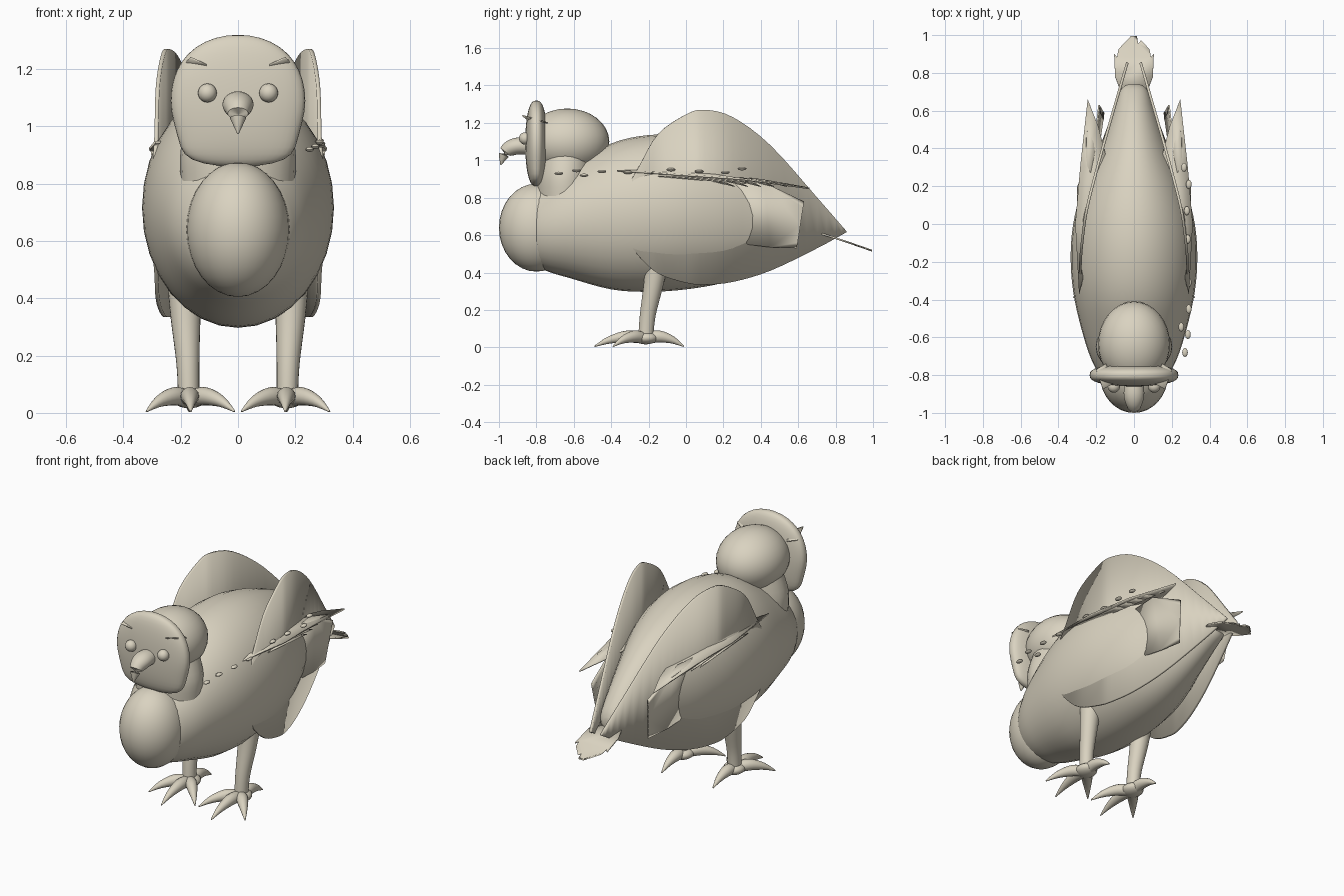
import bpy, bmesh, math
from mathutils import Vector

if "Cube" in bpy.data.objects:
    bpy.data.objects.remove(bpy.data.objects["Cube"])

clay = bpy.data.materials.new("warm_beige")
clay.use_nodes = True
clay.diffuse_color = (0.70, 0.65, 0.53, 1)
bsdf = clay.node_tree.nodes["Principled BSDF"]
bsdf.inputs["Base Color"].default_value = clay.diffuse_color
bsdf.inputs["Roughness"].default_value = 0.8


def finish(name, bm, mirror=False, thick=0, angle=40):
    bmesh.ops.recalc_face_normals(bm, faces=bm.faces)
    mesh = bpy.data.meshes.new(name)
    bm.to_mesh(mesh)
    bm.free()
    mesh.materials.append(clay)
    ob = bpy.data.objects.new(name, mesh)
    bpy.context.collection.objects.link(ob)
    if thick:
        mod = ob.modifiers.new("thickness", "SOLIDIFY")
        mod.thickness, mod.offset = thick, 0
    if mirror:
        ob.modifiers.new("mirror", "MIRROR")
    bpy.ops.object.select_all(action="DESELECT")
    bpy.context.view_layer.objects.active = ob
    ob.select_set(True)
    bpy.ops.object.shade_smooth_by_angle(angle=math.radians(angle))
    return ob


def spline(rows, steps=4):
    """Catmull-Rom interpolation of tuples."""
    out = []
    for i in range(len(rows) - 1):
        a, b, c = rows[max(i - 1, 0)], rows[i], rows[i + 1]
        d = rows[min(i + 2, len(rows) - 1)]
        for s in range(steps):
            t = s / steps
            out.append(tuple(
                0.5 * (2 * q + (r - p) * t + (2 * p - 5 * q + 4 * r - u) * t * t
                       + (3 * q - p - 3 * r + u) * t ** 3)
                for p, q, r, u in zip(a, b, c, d)))
    return out + [rows[-1]]


def tube(name, rows, seg=24, mirror=False, axis=None):
    """Loft of elliptical rings: x, y, z, side radius, up radius."""
    rows = spline(rows)
    bm = bmesh.new()
    rings = []
    for i, row in enumerate(rows):
        nxt, prv = rows[min(i + 1, len(rows) - 1)], rows[max(i - 1, 0)]
        t = axis or (Vector(nxt[:3]) - Vector(prv[:3])).normalized()
        side = Vector((1, 0, 0)) if abs(t.z) > 0.9 else t.cross(Vector((0, 0, 1))).normalized()
        up = side.cross(t).normalized()
        rings.append([bm.verts.new(Vector(row[:3])
                      + side * row[3] * math.cos(2 * math.pi * k / seg)
                      + up * row[4] * math.sin(2 * math.pi * k / seg)) for k in range(seg)])
    for a, b in zip(rings, rings[1:]):
        for k in range(seg):
            j = (k + 1) % seg
            bm.faces.new((a[k], a[j], b[j], b[k]))
    bm.faces.new(rings[0])
    bm.faces.new(rings[-1])
    return finish(name, bm, mirror)


def ball(name, centre, radii, mirror=False, shape=None, seg=32):
    bm = bmesh.new()
    bmesh.ops.create_uvsphere(bm, u_segments=seg, v_segments=seg // 2, radius=1)
    for v in bm.verts:
        p = shape(v.co) if shape else v.co
        v.co = Vector(centre) + Vector([a * b for a, b in zip(p, radii)])
    return finish(name, bm, mirror)


def plate(name, points, thick=0.006, mirror=True):
    bm = bmesh.new()
    face = bm.faces.new([bm.verts.new(p) for p in points])
    bmesh.ops.triangulate(bm, faces=[face])
    return finish(name, bm, mirror, thick)


def saw(a, b, teeth, depth):
    """Zigzag edge from a to b, notched by the depth vector."""
    a, b, depth = Vector(a), Vector(b), Vector(depth)
    return [a.lerp(b, i / (2 * teeth)) + (depth if i % 2 else Vector())
            for i in range(2 * teeth + 1)]


# Body: y, top, bottom, half width
profile = [(-0.87, 0.68, 0.58, 0.04), (-0.83, 0.81, 0.46, 0.15), (-0.75, 0.88, 0.41, 0.21),
           (-0.62, 0.97, 0.37, 0.26), (-0.4, 1.09, 0.31, 0.315), (-0.2, 1.135, 0.297, 0.335),
           (0, 1.13, 0.31, 0.322), (0.2, 1.08, 0.345, 0.27), (0.4, 0.99, 0.41, 0.185),
           (0.6, 0.84, 0.5, 0.11), (0.71, 0.72, 0.56, 0.07), (0.74, 0.66, 0.6, 0.03)]
tube("body", [(0, y, (t + b) / 2, w, (t - b) / 2) for y, t, b, w in profile],
     seg=32, axis=Vector((0, 1, 0)))
ball("breast", (0, -0.8, 0.64), (0.18, 0.2, 0.235))

# Neck and head
tube("neck", [(0, -0.65, 0.81, 0.2, 0.15), (0, -0.65, 0.92, 0.2, 0.15),
              (0, -0.64, 1.05, 0.16, 0.14)], axis=Vector((0, 0, 1)))
ball("head", (0, -0.635, 1.1), (0.19, 0.225, 0.177))


def face_shape(p):
    wide = 1 + 0.8 * p.z ** 4 if p.z < 0 else 1 + 0.1 * p.z ** 2
    return Vector((p.x * wide, math.copysign(abs(p.y) ** 0.75, p.y), p.z))


ball("facial_disk", (0, -0.8, 1.09), (0.235, 0.06, 0.23), shape=face_shape, seg=40)
ball("eye", (0.107, -0.86, 1.117), (0.033, 0.033, 0.033), mirror=True, seg=20)
tube("beak", [(0, -0.84, 1.075, 0.05, 0.045), (0, -0.91, 1.075, 0.054, 0.045),
              (0, -0.965, 1.045, 0.036, 0.035), (0, -0.99, 0.975, 0.003, 0.003)])
plate("eyebrow", [(0.2, -0.77, 1.21), (0.165, -0.875, 1.24),
                  (0.1, -0.84, 1.21), (0.15, -0.74, 1.2)])

# Large leaf-shaped wing: x, y, top, bottom
leaf = [(0.29, -0.29, 0.9, 0.54), (0.285, -0.25, 0.97, 0.485), (0.28, -0.15, 1.14, 0.395),
        (0.263, 0, 1.245, 0.345), (0.245, 0.1, 1.27, 0.335), (0.207, 0.25, 1.23, 0.35),
        (0.152, 0.45, 1.08, 0.41), (0.08, 0.7, 0.8, 0.53), (0.035, 0.855, 0.622, 0.615)]
bm = bmesh.new()
pairs = [(bm.verts.new((x, y, t)), bm.verts.new((x, y, b))) for x, y, t, b in spline(leaf)]
for p, q in zip(pairs, pairs[1:]):
    bm.faces.new((p[0], p[1], q[1], q[0]))
finish("leaf_wing", bm, mirror=True, thick=0.014)

# Folded side wing: flat covert, long quills and a serrated feather fan
plate("wing_covert", [(0.29, -0.37, 0.945), (0.31, 0, 0.92), (0.285, 0.3, 0.9),
                      (0.245, 0.66, 0.85), (0.19, 0.52, 0.875), (0.14, 0.33, 0.895),
                      (0.2, 0, 0.945)], 0.009)
for i in range(5):
    y = 0.2 + 0.07 * i
    x = 0.285 - 0.012 * i
    plate(f"wing_quill_{i + 1}", [(x + 0.02, y - 0.35, 0.915), (x + 0.015, y, 0.885),
                                  (x - 0.01, y + 0.06, 0.86), (x - 0.03, y - 0.1, 0.9)], 0.005)
plate("feather_fan", [(0.2, 0.2, 0.7), (0.21, 0.2, 0.87), (0.21, 0.42, 0.88)]
      + saw((0.185, 0.63, 0.78), (0.16, 0.59, 0.53), 8, (0, -0.04, 0.01))
      + [(0.18, 0.45, 0.535), (0.19, 0.33, 0.55)], 0.008)

# Tail fan
half = saw((0.105, 0.9, 0.55), (0.015, 0.995, 0.517), 4, (-0.004, -0.03, 0.01))
plate("tail_fan", [(0.07, 0.7, 0.615), (0.1, 0.78, 0.59)] + half
      + [(0, 0.965, 0.527)] + [(-p.x, p.y, p.z) for p in reversed(half)]
      + [(-0.1, 0.78, 0.59), (-0.07, 0.7, 0.615)], 0.009, mirror=False)

# Row of small spots on one flank
spots = [(0.27, -0.68, 0.93), (0.285, -0.585, 0.945), (0.25, -0.545, 0.92),
         (0.29, -0.45, 0.94), (0.29, -0.31, 0.935), (0.285, -0.08, 0.95),
         (0.28, 0.07, 0.94), (0.29, 0.21, 0.935), (0.265, 0.3, 0.955)]
for i, p in enumerate(spots):
    ball(f"flank_spot_{i + 1}", p, (0.015, 0.024, 0.009), seg=12)

# Legs and feet
tube("leg", [(0.185, -0.155, 0.46, 0.062, 0.062), (0.183, -0.175, 0.33, 0.052, 0.052),
             (0.175, -0.205, 0.17, 0.04, 0.042), (0.172, -0.215, 0.05, 0.037, 0.04)],
     mirror=True)
ball("foot", (0.17, -0.215, 0.05), (0.06, 0.065, 0.034), mirror=True, seg=24)
tips = {"middle": (0.165, -0.49), "outer": (0.32, -0.39), "inner": (0.012, -0.39),
        "back": (0.17, -0.012)}
for label, (tx, ty) in tips.items():
    path = []
    for f, z, r in ((0.05, 0.05, 0.03), (0.35, 0.058, 0.032), (0.7, 0.04, 0.02), (1, 0.005, 0.003)):
        path.append((0.17 + (tx - 0.17) * f, -0.215 + (ty + 0.215) * f, z, r, r))
    tube(f"{label}_toe", path, seg=16, mirror=True)
